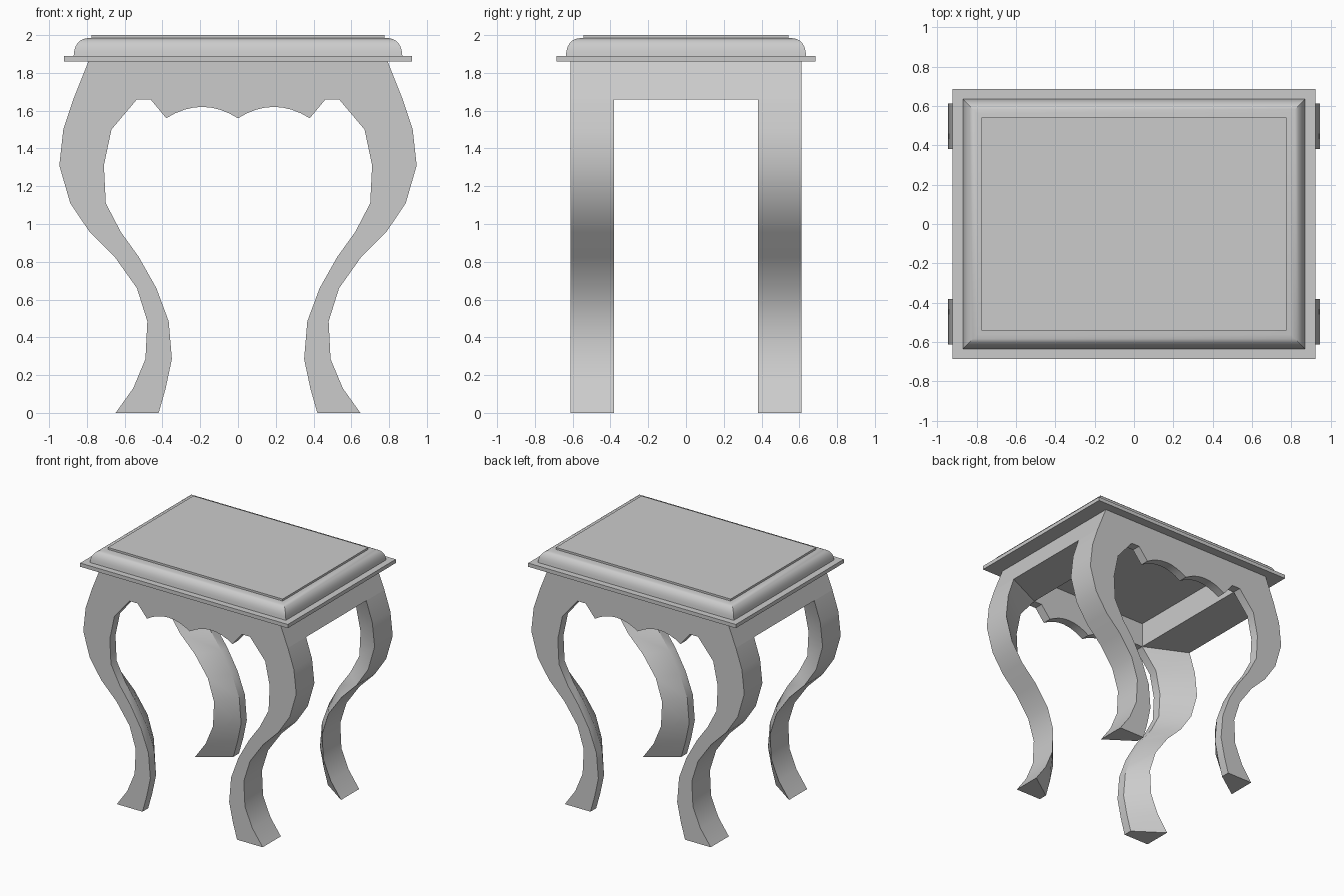
import bpy, bmesh, math

if "Cube" in bpy.data.objects:
    bpy.data.objects.remove(bpy.data.objects["Cube"])

# Leg outline seen from the front: (height, outer x, inner x)
LEG = [(0, .648, .42), (.13, .555, .383), (.285, .49, .35), (.485, .48, .367),
       (.66, .535, .432), (.825, .652, .525), (.957, .785, .62), (1.11, .888, .7),
       (1.31, .946, .71), (1.5, .925, .67), (1.66, .872, .535)]
TOP_Z, APRON_Z = 1.86, 1.66
FRONT, BOARD, SIDE = .612, .54, .382    # y of front face, board back, leg depth
X_TOP, X_OUT, X_IN = .792, .872, .535   # apron x values


def finish(name, bm, smooth=True):
    bmesh.ops.recalc_face_normals(bm, faces=bm.faces)
    mesh = bpy.data.meshes.new(name)
    bm.to_mesh(mesh)
    bm.free()
    ob = bpy.data.objects.new(name, mesh)
    bpy.context.collection.objects.link(ob)
    if smooth:
        bpy.ops.object.select_all(action='DESELECT')
        ob.select_set(True)
        bpy.context.view_layer.objects.active = ob
        bpy.ops.object.shade_smooth_by_angle(angle=math.radians(32))
    return ob


def loft(name, sections, cap_top=True):
    """Skin a stack of closed sections."""
    bm = bmesh.new()
    rings = [[bm.verts.new(p) for p in s] for s in sections]
    n = len(rings[0])
    for a, b in zip(rings, rings[1:]):
        for i in range(n):
            j = (i + 1) % n
            bm.faces.new((a[i], a[j], b[j], b[i]))
    bm.faces.new(rings[0])
    if cap_top:
        bm.faces.new(rings[-1])
    return finish(name, bm)


def board(name, outline, y0, y1):
    """Flat x-z outline given thickness along y."""
    return loft(name, [[(x, y, z) for x, z in outline] for y in (y0, y1)])


def slab(name, steps):
    """Stacked rectangles: (half x, half y, z)."""
    return loft(name, [[(-x, -y, z), (x, -y, z), (x, y, z), (-x, y, z)]
                       for x, y, z in steps])


# Cabriole legs: front face, thin inner lip, diagonal back
for sx, side in ((-1, "left"), (1, "right")):
    for sy, end in ((-1, "front"), (1, "back")):
        loft(f"{end}_{side}_leg",
             [[(sx * xo, sy * FRONT, z), (sx * xi, sy * FRONT, z),
               (sx * xi, sy * BOARD, z), (sx * xo, sy * SIDE, z)]
              for z, xo, xi in LEG], cap_top=False)

# Scalloped front and back aprons
half = [(X_TOP, TOP_Z), (X_OUT, APRON_Z), (X_IN, APRON_Z), (.463, APRON_Z)]
for i in range(9):
    t = i / 8
    half.append((.38 * (1 - t), 1.56 + .06 * (1 - (2 * t - 1) ** 2)))
outline = half + [(-x, z) for x, z in reversed(half[:-1])]
board("front_apron", outline, -FRONT, -BOARD)
board("back_apron", outline, BOARD, FRONT)

# Deep side aprons
for sx, side in ((-1, "left"), (1, "right")):
    board(f"{side}_apron", [(sx * X_TOP, TOP_Z), (sx * X_OUT, APRON_Z),
                            (sx * X_IN, APRON_Z), (sx * X_IN, TOP_Z)], -BOARD, BOARD)

# Table top: thin flange, rounded moulding, raised panel
slab("top_flange", [(.922, .685, TOP_Z), (.922, .685, 1.89)])
profile = [(0, 1.89), (.003, 1.915), (.009, 1.938), (.02, 1.957), (.034, 1.971),
           (.052, 1.98), (.075, 1.984)]
slab("top_moulding", [(.87 - d, .636 - d, z) for d, z in profile])
slab("top_panel", [(.776, .542, 1.984), (.776, .542, 2.0)])
